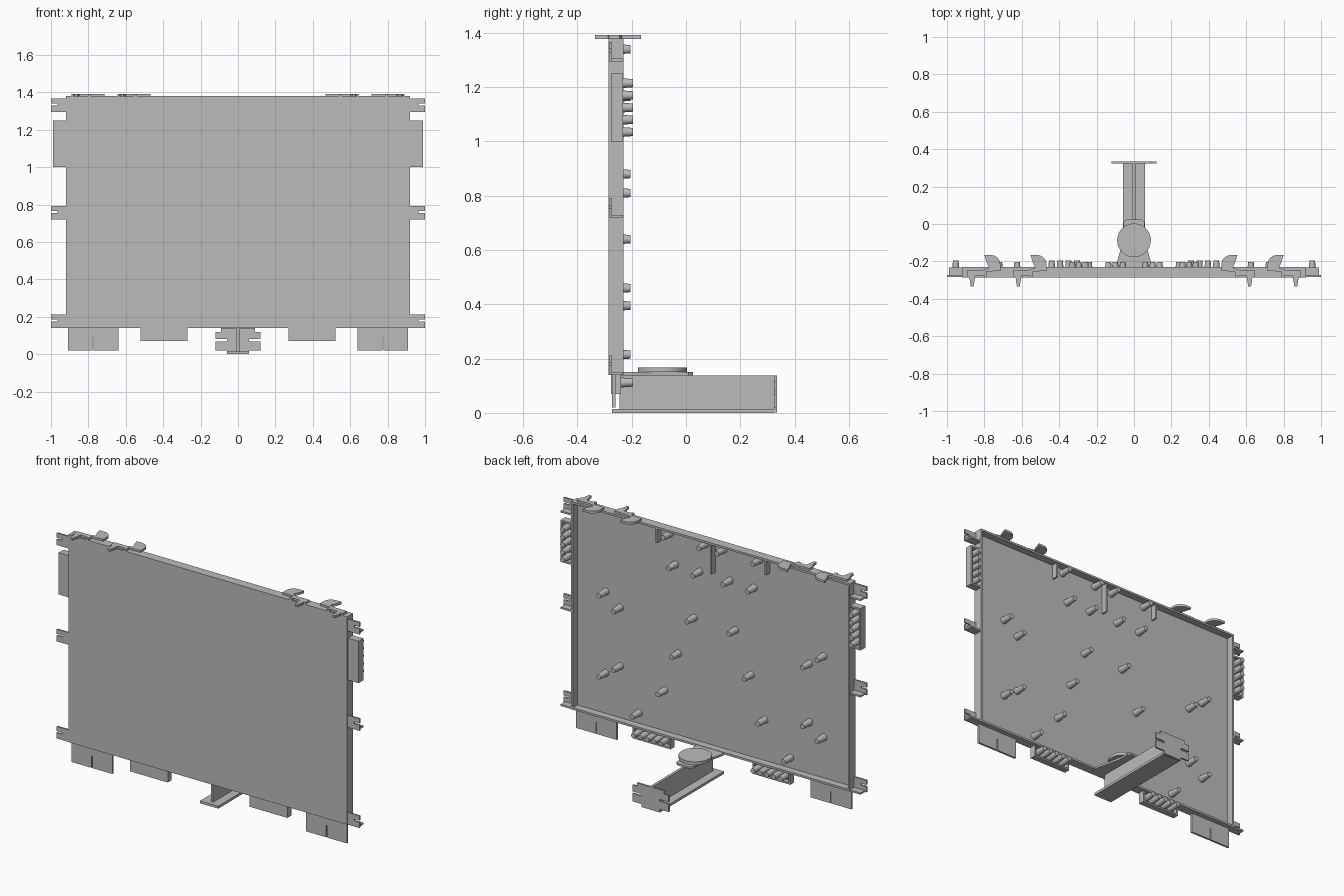
import bpy, bmesh, math
from mathutils import Matrix, Vector

cube = bpy.data.objects.get("Cube")
if cube:
    bpy.data.objects.remove(cube)

GREY = (0.5, 0.5, 0.5, 1)
mat = bpy.data.materials.new("plain grey")
mat.use_nodes = True
mat.diffuse_color = GREY
mat.node_tree.nodes["Principled BSDF"].inputs["Base Color"].default_value = GREY


def finish(bm, name, smooth=False):
    bmesh.ops.recalc_face_normals(bm, faces=bm.faces)
    mesh = bpy.data.meshes.new(name)
    bm.to_mesh(mesh)
    bm.free()
    mesh.materials.append(mat)
    ob = bpy.data.objects.new(name, mesh)
    bpy.context.collection.objects.link(ob)
    if smooth:
        bpy.ops.object.select_all(action='DESELECT')
        ob.select_set(True)
        bpy.context.view_layer.objects.active = ob
        bpy.ops.object.shade_smooth_by_angle(angle=math.radians(40))
    return ob


def add_box(bm, x0, x1, y0, y1, z0, z1):
    size = Matrix.Diagonal((x1 - x0, y1 - y0, z1 - z0, 1))
    mid = Matrix.Translation(((x0 + x1) / 2, (y0 + y1) / 2, (z0 + z1) / 2))
    bmesh.ops.create_cube(bm, size=1, matrix=mid @ size)


def boxes(name, *dims):
    bm = bmesh.new()
    for d in dims:
        add_box(bm, *d)
    return finish(bm, name)


def plate(name, outline, axis, lo, hi, side=1):
    """Extrude an outline along y (points are x, z) or along z (points are x, y)."""
    bm = bmesh.new()
    place = (lambda a, b: (side * a, lo, b)) if axis == 'y' else (lambda a, b: (side * a, b, lo))
    face = bm.faces.new([bm.verts.new(place(*p)) for p in outline])
    out = bmesh.ops.extrude_face_region(bm, geom=[face])
    move = Vector((0, hi - lo, 0)) if axis == 'y' else Vector((0, 0, hi - lo))
    bmesh.ops.translate(bm, vec=move, verts=[v for v in out['geom'] if isinstance(v, bmesh.types.BMVert)])
    return finish(bm, name)


def pegs(name, spots, tip):
    """Tapered round pegs pointing backwards."""
    bm = bmesh.new()
    base = -0.275
    for x, z in spots:
        m = Matrix.Translation((x, (base + tip) / 2, z)) @ Matrix.Rotation(-math.pi / 2, 4, 'X')
        bmesh.ops.create_cone(bm, cap_ends=True, segments=16, radius1=0.021,
                              radius2=0.015, depth=tip - base, matrix=m)
    return finish(bm, name, True)


# Main panel: a shallow tray open to the back
W, BOT, TOP, FRONT, SKIN, BACK, T = 0.92, 0.14, 1.38, -0.285, -0.273, -0.23, 0.012
boxes("panel_front", (-W, W, FRONT, SKIN, BOT, TOP))
boxes("panel_rim",
      (-W, W, SKIN, BACK, TOP - T, TOP), (-W, W, SKIN, BACK, BOT, BOT + T),
      (-W, -W + T, SKIN, BACK, BOT + T, TOP - T), (W - T, W, SKIN, BACK, BOT + T, TOP - T))

# Short ribs hanging from the top rim
boxes("panel_ribs", *[(x - 0.005, x + 0.005, SKIN, -0.235, TOP - drop, TOP - T)
                      for x, drop in ((0, 0.19), (0.36, 0.1), (-0.36, 0.1))])

# Pegs scattered over the back, mirrored
half = [(0.06, 1.34), (0.295, 1.34), (0.1, 1.165), (0.26, 1.165), (0.137, 0.88),
        (0.72, 0.88), (0.625, 0.81), (0.24, 0.64), (0.625, 0.46), (0.72, 0.395),
        (0.33, 0.395), (0.5, 0.215)]
pegs("back_pegs", [(s * x, z) for x, z in half for s in (1, -1)], -0.204)

for s, label in ((1, "left"), (-1, "right")):
    def span(a, b):
        return (a, b) if s > 0 else (-b, -a)

    # Slotted clips on the side edges
    for z, level in ((0.14, "lower"), (0.72, "middle"), (1.295, "upper")):
        h, m = 0.072, z + 0.04
        plate(f"{label}_{level}_clip",
              [(W, z), (1, z), (1, m - 0.005), (0.965, m - 0.005), (0.965, m + 0.005),
               (1, m + 0.005), (1, z + h), (W, z + h)], 'y', -0.283, -0.273, s)
        boxes(f"{label}_{level}_clip_shelf",
              (*span(W, 0.99), -0.273, -0.232, z, z + 0.01))

    # Side peg holder
    boxes(f"{label}_side_holder",
          (*span(W, 0.99), -0.277, -0.267, 1.0, 1.25),
          (*span(0.98, 0.99), -0.267, -0.232, 1.0, 1.25),
          (*span(W, 0.98), -0.267, -0.232, 1.0, 1.01),
          (*span(W, 0.98), -0.267, -0.232, 1.24, 1.25))
    pegs(f"{label}_side_pegs", [(s * 0.953, 1.035 + 0.045 * i) for i in range(5)], -0.195)

    # Bottom peg holder
    boxes(f"{label}_bottom_holder",
          (*span(0.27, 0.52), -0.277, -0.267, 0.07, BOT),
          (*span(0.27, 0.52), -0.267, -0.24, 0.07, 0.08),
          (*span(0.27, 0.28), -0.267, -0.24, 0.08, BOT),
          (*span(0.51, 0.52), -0.267, -0.24, 0.08, BOT))
    pegs(f"{label}_bottom_pegs", [(s * (0.305 + 0.045 * i), 0.112) for i in range(5)], -0.195)

    # Slit foot plate below each corner
    plate(f"{label}_foot_plate",
          [(0.64, 0.02), (0.772, 0.02), (0.772, 0.09), (0.777, 0.09), (0.777, 0.02),
           (0.91, 0.02), (0.91, BOT), (0.64, BOT)], 'y', -0.272, -0.26, s)

    # Hooked clips on the top edge: front prong, arm and curved fin
    for x, spot in ((0.80, "outer"), (0.553, "inner")):
        arc = [(x - 0.03 - 0.055 * math.sin(a), -0.215 + 0.05 * math.cos(a))
               for a in (math.pi / 2 * i / 8 for i in range(9))]
        outline = [(x + 0.09, -0.283), (x + 0.08, -0.287), (x + 0.073, -0.335),
                   (x + 0.058, -0.335), (x + 0.048, -0.275), (x + 0.003, -0.275),
                   (x + 0.003, -0.285), (x - 0.012, -0.285), (x - 0.012, -0.255),
                   (x - 0.085, -0.25)]
        outline += arc[::-1] + [(x, -0.165), (x - 0.01, -0.2), (x - 0.025, -0.235),
                                (x + 0.01, -0.245), (x + 0.09, -0.245)]
        plate(f"{label}_{spot}_top_clip", outline, 'z', 1.378, 1.392, s)

# Support beam running backwards
boxes("beam_web", (-0.008, 0.008, -0.245, 0.325, 0.015, 0.138))
boxes("beam_flange", (-0.06, 0.06, -0.272, 0.325, 0, 0.015))

# Notched end plate
side = [(0.12, 0.02), (0.12, 0.068), (0.06, 0.068), (0.06, 0.08), (0.12, 0.08),
        (0.12, 0.118), (0.09, 0.118), (0.09, 0.138)]
plate("beam_end_plate", [(0.06, 0.002)] + [(0.06, 0.02)] + side
      + [(-x, z) for x, z in reversed(side)] + [(-0.06, 0.02), (-0.06, 0.002)],
      'y', 0.324, 0.335)

# Tongue and round pad above the beam
tongue = [(0.09, -0.25), (0.09, -0.2), (0.07, -0.13), (0.055, -0.05), (0.055, 0.01), (0.04, 0.025)]
plate("pad_tongue", tongue + [(-x, y) for x, y in reversed(tongue)], 'z', 0.138, 0.15)
bm = bmesh.new()
bmesh.ops.create_cone(bm, cap_ends=True, segments=40, radius1=0.09, radius2=0.09, depth=0.018,
                      matrix=Matrix.Translation((0, -0.087, 0.159)))
finish(bm, "round_pad", True)
